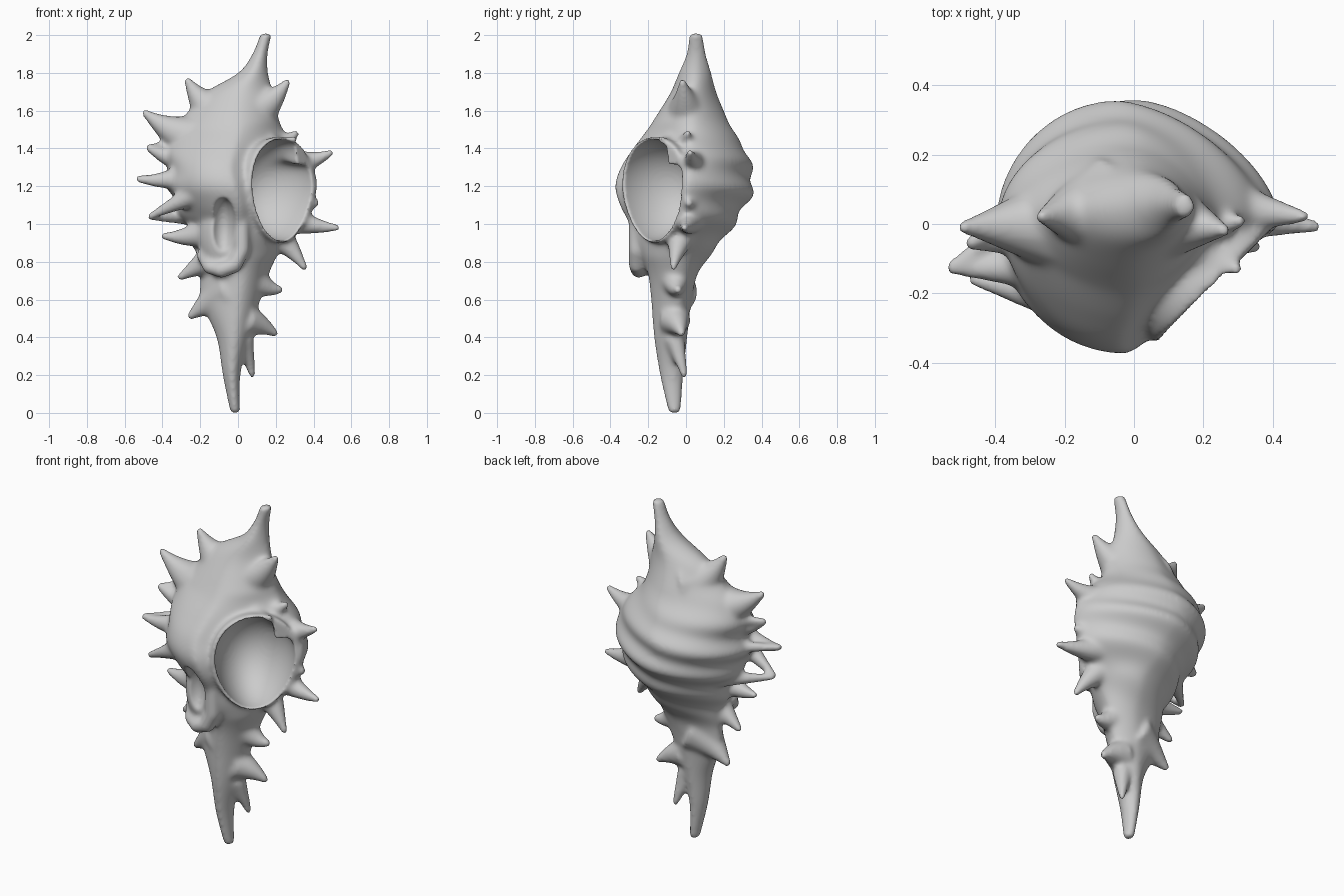
import bpy, bmesh, math
from mathutils import Vector, Matrix

if "Cube" in bpy.data.objects:
    bpy.data.objects.remove(bpy.data.objects["Cube"])

bm = bmesh.new()


def skin(rings):
    """Bridge a list of closed rings and cap both ends."""
    vs = [[bm.verts.new(p) for p in r] for r in rings]
    n = len(vs[0])
    for a, b in zip(vs, vs[1:]):
        for i in range(n):
            j = (i + 1) % n
            bm.faces.new((a[i], a[j], b[j], b[i]))
    bm.faces.new(vs[0][::-1])
    bm.faces.new(vs[-1])


def tube(pts, radii, n=14):
    rings = []
    for i, p in enumerate(pts):
        d = (pts[min(i + 1, len(pts) - 1)] - pts[max(i - 1, 0)]).normalized()
        s = d.cross(Vector((0, 1, 0))).normalized()
        t = d.cross(s)
        rings.append([p + radii[i] * (s * math.cos(k * math.tau / n) + t * math.sin(k * math.tau / n))
                      for k in range(n)])
    skin(rings)


def spine(bx, by, bz, tx, ty, tz, r, sag=0.04):
    """Upturned thorn, wide at the base and narrow at the tip."""
    b, t = Vector((bx, by, bz)), Vector((tx, ty, tz))
    c = b.lerp(t, 0.55) - Vector((0, 0, sag))
    us = [i / 10 for i in range(11)]
    tube([b * (1 - u) ** 2 + c * 2 * u * (1 - u) + t * u * u for u in us],
         [0.018 + (r - 0.018) * (1 - u) ** 1.2 for u in us])


def catmull(a, b, c, d, t):
    return 0.5 * (2 * b + (c - a) * t + (2 * a - 5 * b + 4 * c - d) * t * t + (3 * b - a - 3 * c + d) * t ** 3)


# body sections: z, left x, right x, front y, back y, centre x, centre y
S = [(0.00, -.042, .012, -.095, -.025, -.014, -.06),
     (0.20, -.082, .014, -.14, -.012, -.03, -.07),
     (0.40, -.115, .06, -.17, .008, -.02, -.07),
     (0.60, -.20, .12, -.185, .03, .00, -.04),
     (0.75, -.20, .17, -.205, .07, .03, -.03),
     (0.90, -.24, .25, -.26, .18, .05, -.03),
     (1.00, -.28, .36, -.30, .255, .02, -.02),
     (1.10, -.34, .40, -.35, .315, .01, -.01),
     (1.20, -.38, .42, -.375, .355, -.02, .00),
     (1.30, -.38, .40, -.345, .345, -.04, .01),
     (1.40, -.38, .33, -.28, .31, -.02, .02),
     (1.50, -.35, .24, -.205, .245, .00, .03),
     (1.60, -.26, .205, -.14, .20, .00, .03),
     (1.70, -.17, .185, -.08, .16, .02, .04),
     (1.80, .00, .16, -.04, .135, .08, .05),
     (1.90, .075, .158, .00, .108, .118, .055),
     (2.01, .118, .182, .015, .09, .15, .05)]
rings = []
for i in range(len(S) - 1):
    quad = [S[max(i - 1, 0)], S[i], S[i + 1], S[min(i + 2, len(S) - 1)]]
    for k in range(6 if i < len(S) - 2 else 7):
        z, xl, xr, yf, yb, cx, cy = [catmull(*q, k / 6) for q in zip(*quad)]
        flat = max(0, 1 - abs((z - 1.18) / 0.36) ** 4)      # flat aperture face
        band = max(0, 1 - ((z - 1.10) / 0.47) ** 2)         # zone of spiral ridges
        full = max(0, 1 - ((z - 1.25) / 0.25) ** 2)         # shoulder on the front
        ring = []
        for j in range(96):
            a = j * math.tau / 96
            c, s = math.cos(a), math.sin(a)
            if c > 0:
                n = 1.65 - 0.6 * flat if s < 0 else 1.6
            else:
                n = 1.65 + (0.3 * band if s > 0 else 0.4 * full)
            x = abs(c) ** (2 / n) * (xr - cx if c > 0 else xl - cx)
            y = abs(s) ** (2 / n) * (yb - cy if s > 0 else yf - cy)
            turn = a / math.pi
            fade = max(0, s) if c > 0 else min(1, 1 + 1.3 * min(s, 0))
            w = 1 + 0.055 * band * max(0, fade) * math.cos(math.tau * (z + 0.17 * (turn - 1) - 0.9) / 0.165)
            ring.append(Vector((cx + x * w, cy + y * w, z)))
        rings.append(ring)
skin(rings)

# spire thorns
for v in [(-.09, .04, 1.58, -.275, .02, 1.775, .16, .07),
          (.10, .01, 1.60, .27, -.02, 1.765, .12)]:
    spine(*v)
# left varix thorns, the middle ones rooted on the front and on the back whorl
for v in [(-.19, .00, 1.44, -.505, -.01, 1.60, .16, .05),
          (-.25, -.02, 1.34, -.485, -.06, 1.41, .09),
          (-.20, -.12, 1.27, -.54, -.13, 1.24, .09),
          (-.02, -.26, 1.25, -.475, -.16, 1.035, .105, -.01),
          (-.12, -.13, .97, -.41, -.08, .94, .095),
          (-.09, -.10, .85, -.32, -.06, .71, .10, 0),
          (-.05, -.06, .64, -.265, -.03, .50, .13, -.02)]:
    spine(*v)
    if 1.0 < v[5] < 1.5:
        spine(-.10, .16, v[5] + .02, *v[3:6], v[6] * .7, 0.01)
# outer lip and canal thorns
for v in [(.15, -.01, 1.42, .32, .01, 1.49, .085),
          (.17, -.08, 1.42, .31, -.135, 1.46, .06),
          (.24, .05, 1.32, .505, .02, 1.385, .095),
          (.32, .03, 1.14, .43, .01, 1.12, .065),
          (.24, .03, 1.03, .54, -.01, .98, .085, .02),
          (.20, -.02, .95, .36, -.07, .755, .09, -.03),
          (.08, -.06, .71, .24, -.04, .655, .085),
          (.05, -.06, .49, .21, -.02, .41, .09, -.02),
          (.03, -.06, .39, .08, -.005, .185, .055, 0)]:
    spine(*v)

# rounded lobe of the older varix, with its raised rim
bmesh.ops.create_uvsphere(bm, u_segments=32, v_segments=20, radius=1,
                          matrix=Matrix.Translation((-.08, -.15, .95)) @ Matrix.Diagonal((.13, .13, .24, 1)))
rim = [Vector(p) for p in [(.0, -.29, 1.14), (.02, -.265, 1.0), (.02, -.26, .86), (-.02, -.26, .78),
                           (-.09, -.25, .755), (-.15, -.22, .77), (-.20, -.15, .85)]]
tube(rim, [.03, .04, .045, .045, .045, .04, .03])

# outer lip: a bowl behind the aperture plane, narrower at the bottom
frame = Matrix.Translation((.235, -.175, 1.18)) @ Matrix.Rotation(math.radians(45), 4, 'Z')


def egg(z):
    return 1 + 0.14 * z / 0.27


bowl = []
for d in range(9):
    f = math.sqrt(1 - (d / 8.5) ** 2)
    bowl.append([frame @ Vector((.238 * f * math.cos(a) * egg(.27 * math.sin(a)), d * .03, .285 * f * math.sin(a)))
                 for a in (i * math.tau / 48 for i in range(48))])
skin(bowl)

bmesh.ops.recalc_face_normals(bm, faces=bm.faces)
mesh = bpy.data.meshes.new("shell")
bm.to_mesh(mesh)
bm.free()
shell = bpy.data.objects.new("shell", mesh)
bpy.context.collection.objects.link(shell)


def cutter(name, matrix, size, shaped=False):
    b = bmesh.new()
    bmesh.ops.create_uvsphere(b, u_segments=64, v_segments=40, radius=1)
    for v in b.verts:
        if shaped:      # egg outline with a notch for the tooth under the upper lip
            a = math.atan2(v.co.z, v.co.x) - math.radians(48)
            dent = 1 - 0.3 * math.exp(-(a / 0.24) ** 2 - (v.co.y / 0.45) ** 2)
            v.co.x *= dent * egg(v.co.z * 0.27)
            v.co.z *= dent
        v.co = matrix @ Vector(p * q for p, q in zip(v.co, size))
    m = bpy.data.meshes.new(name)
    b.to_mesh(m)
    b.free()
    o = bpy.data.objects.new(name, m)
    bpy.context.collection.objects.link(o)
    o.hide_render = True
    return o


# hollow of the aperture and shallow scoop in the old lobe
cuts = [cutter("aperture_cutter", frame, (.215, .30, .268), True),
        cutter("scoop_cutter", Matrix.Translation((-.08, -.36, .97)), (.075, .13, .17))]


def add(kind, **props):
    m = shell.modifiers.new(kind.lower(), kind)
    for k, v in props.items():
        setattr(m, k, v)


add('REMESH', mode='VOXEL', voxel_size=0.011)
add('SMOOTH', factor=0.5, iterations=10)
for c in cuts:
    add('BOOLEAN', operation='DIFFERENCE', object=c, solver='EXACT')
add('REMESH', mode='VOXEL', voxel_size=0.010)
add('SMOOTH', factor=0.5, iterations=5)

# bake the modifiers, drop the cutters and shade smooth
bpy.context.view_layer.update()
baked = bpy.data.meshes.new_from_object(shell.evaluated_get(bpy.context.evaluated_depsgraph_get()))
shell.modifiers.clear()
shell.data = baked
for c in cuts:
    bpy.data.objects.remove(c)
for p in baked.polygons:
    p.use_smooth = True
